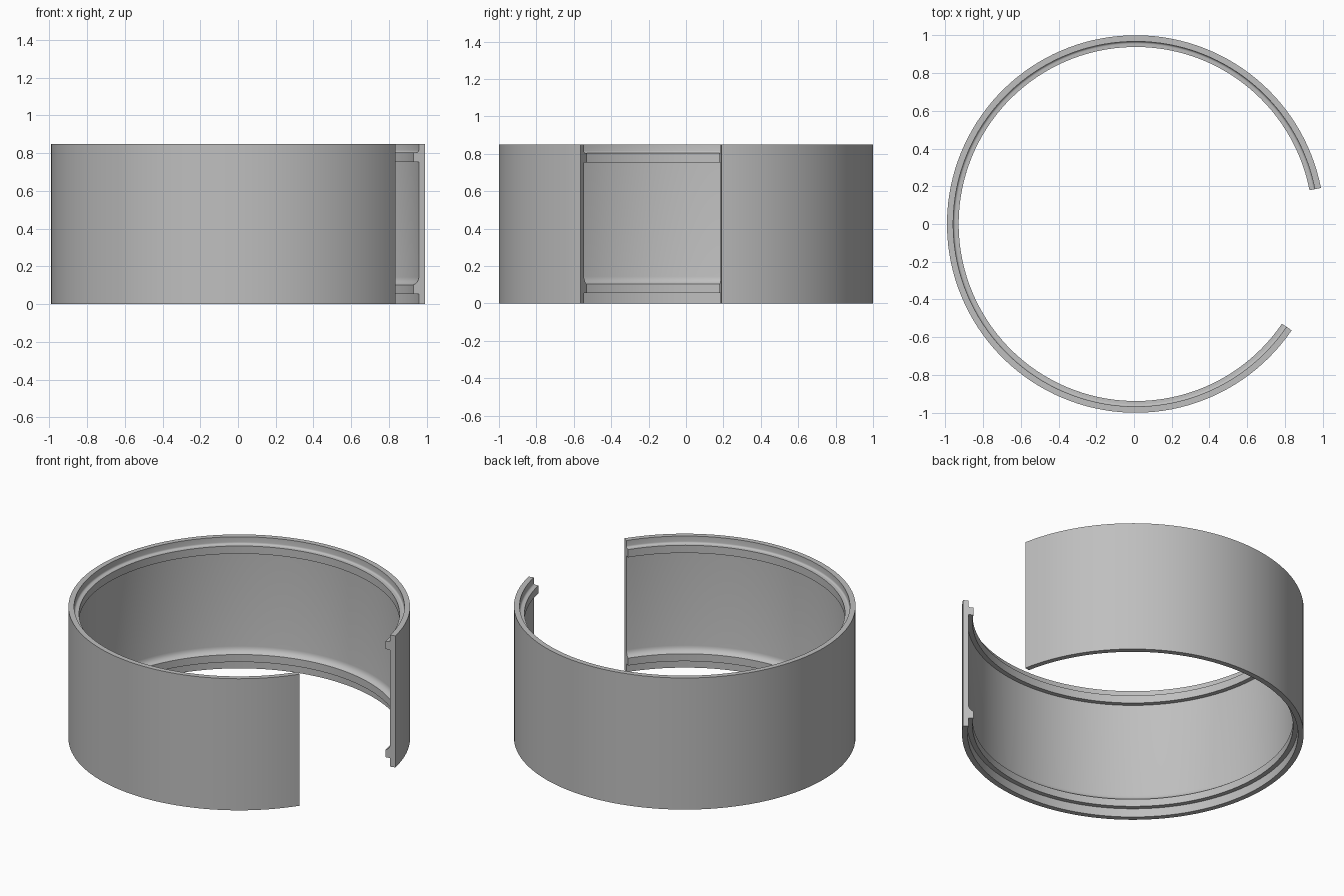
import bpy, bmesh
from math import radians, cos, sin
from mathutils import Vector, Matrix

cube = bpy.data.objects.get("Cube")
if cube:
    bpy.data.objects.remove(cube, do_unlink=True)

HEIGHT = 0.85
OUTER, WALL, LIP = 1.0, 0.967, 0.938   # radii
START, END = 11.0, 325.7               # open arc in degrees
STEPS = 120
SHIFT_X = 0.009

grey = bpy.data.materials.new("plain_grey")
grey.use_nodes = True
colour = (0.52, 0.52, 0.52, 1)
grey.diffuse_color = colour
grey.node_tree.nodes["Principled BSDF"].inputs["Base Color"].default_value = colour


def fillet(z_low, radius, sweep, steps=4):
    """Concave curve from the wall down towards the top of a lip."""
    angles = [radians(sweep * i / steps) for i in range(steps + 1)]
    return [(WALL - radius * (1 - cos(a)),
             z_low + radius * (sin(radians(sweep)) - sin(a))) for a in angles]


# Cross-section: outer wall, upper lip, lower lip
profile = [(OUTER, 0), (OUTER, HEIGHT), (WALL, HEIGHT)]
profile += fillet(0.804, 0.012, 90)
profile += [(LIP, 0.804), (LIP, 0.754), (WALL, 0.754)]
profile += fillet(0.103, 0.043, 71)
profile += [(LIP, 0.103), (LIP, 0.055), (WALL, 0.055), (WALL, 0)]

# Sweep the cross-section around the open arc
bm = bmesh.new()
rings = []
for i in range(STEPS + 1):
    turn = Matrix.Rotation(radians(START + (END - START) * i / STEPS), 3, 'Z')
    rings.append([bm.verts.new(turn @ Vector((r, 0, z)) + Vector((SHIFT_X, 0, 0)))
                  for r, z in profile])
count = len(profile)
for a, b in zip(rings, rings[1:]):
    for j in range(count):
        k = (j + 1) % count
        bm.faces.new((a[j], a[k], b[k], b[j]))

# Flat ends of the band
bm.faces.new(rings[0])
bm.faces.new(rings[-1])
bmesh.ops.recalc_face_normals(bm, faces=bm.faces)

mesh = bpy.data.meshes.new("open_ring_band")
bm.to_mesh(mesh)
bm.free()
mesh.materials.append(grey)
band = bpy.data.objects.new("open_ring_band", mesh)
bpy.context.collection.objects.link(band)

bpy.ops.object.select_all(action='DESELECT')
band.select_set(True)
bpy.context.view_layer.objects.active = band
bpy.ops.object.shade_smooth_by_angle(angle=radians(30))
